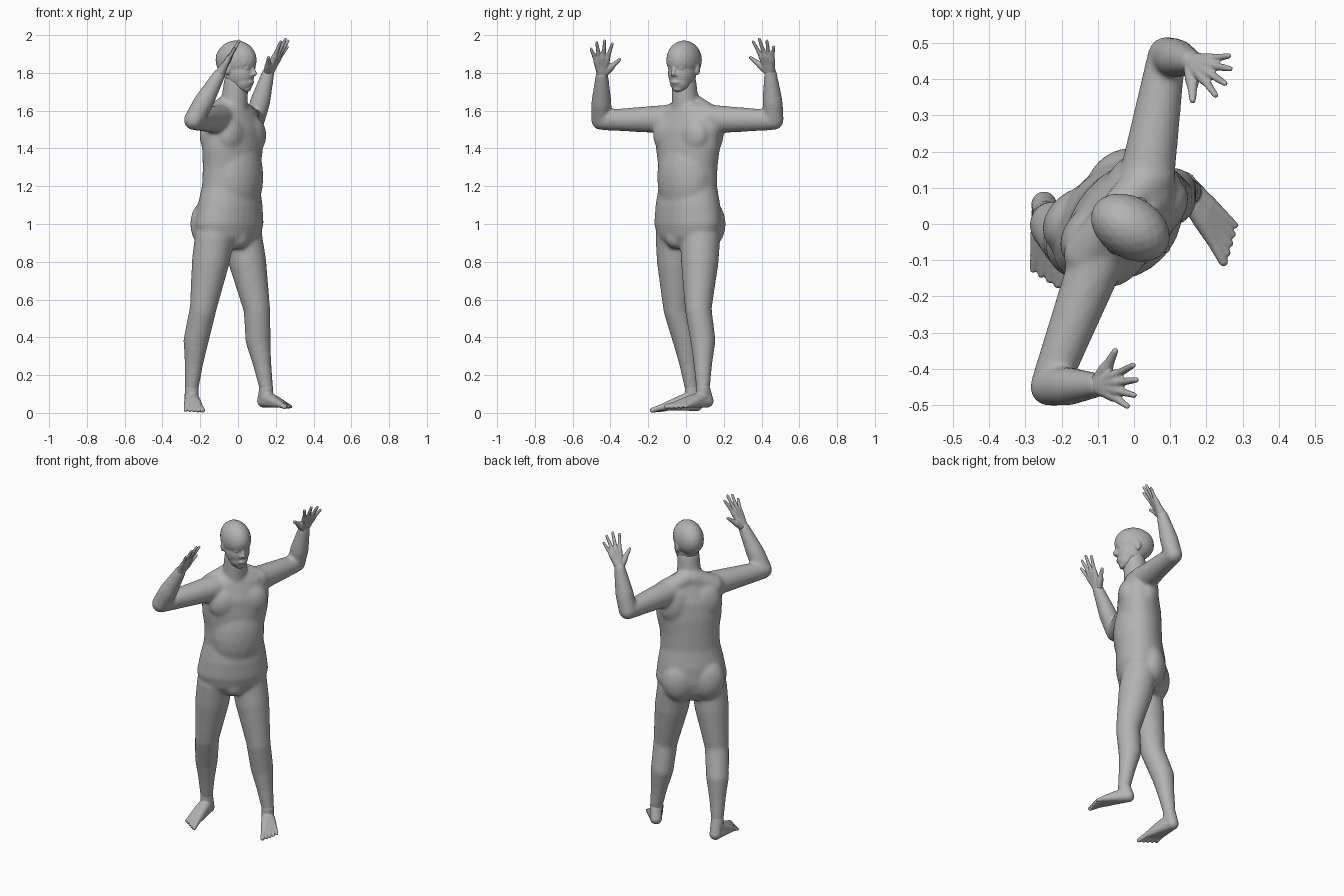
import bpy, bmesh
from math import sin, cos, pi, radians
from mathutils import Vector, Matrix

if "Cube" in bpy.data.objects:
    bpy.data.objects.remove(bpy.data.objects["Cube"])

grey = bpy.data.materials.new("plain grey")
grey.use_nodes = True
grey.diffuse_color = (0.45, 0.45, 0.45, 1)
grey.node_tree.nodes["Principled BSDF"].inputs["Base Color"].default_value = grey.diffuse_color


def facing(centre, degrees):
    """Local frame: x is forward, y is the figure's left, z is up."""
    return Matrix.Translation(centre) @ Matrix.Rotation(radians(degrees), 4, "Z")


def loft(bm, rings, sides=28):
    """Skin a stack of level ellipses given as (frame, half depth, half width)."""
    loops = []
    for frame, depth, width in rings:
        angles = [2 * pi * i / sides for i in range(sides)]
        loops.append([bm.verts.new(frame @ Vector((depth * cos(a), width * sin(a), 0)))
                      for a in angles])
    for low, high in zip(loops, loops[1:]):
        for i in range(sides):
            j = (i + 1) % sides
            bm.faces.new((low[i], low[j], high[j], high[i]))
    bm.faces.new(reversed(loops[0]))
    bm.faces.new(loops[-1])


def ball(bm, centre, size, frame=Matrix()):
    placed = frame @ Matrix.Translation(centre) @ Matrix.Diagonal((*size, 1))
    bmesh.ops.create_icosphere(bm, subdivisions=3, radius=1, matrix=placed)


def limb(bm, points, radii, frame=Matrix()):
    """Chain of tapered segments with a ball at every joint."""
    points = [frame @ Vector(p) for p in points]
    for point, radius in zip(points, radii):
        ball(bm, point, [radius] * 3)
    for a, b, start, end in zip(points, points[1:], radii, radii[1:]):
        turn = (b - a).to_track_quat("Z", "Y").to_matrix().to_4x4()
        placed = Matrix.Translation((a + b) / 2) @ turn
        bmesh.ops.create_cone(bm, cap_ends=True, segments=20, radius1=start, radius2=end,
                              depth=(b - a).length, matrix=placed)


def fuse(name, bm, voxel, smoothing):
    """Merge overlapping volumes into one soft skin."""
    mesh = bpy.data.meshes.new(name)
    bm.to_mesh(mesh)
    bm.free()
    mesh.materials.append(grey)
    obj = bpy.data.objects.new(name, mesh)
    bpy.context.collection.objects.link(obj)
    skin = obj.modifiers.new("skin", "REMESH")
    skin.mode = "VOXEL"
    skin.voxel_size = voxel
    skin.use_smooth_shade = True
    soft = obj.modifiers.new("soften", "SMOOTH")
    soft.factor = 0.5
    soft.iterations = smoothing


pelvis = facing((-0.05, 0.01, 0), -48)
chest = facing((-0.025, 0.01, 0), -40)
face = facing((-0.01, -0.01, 0), -31)

# Torso, twisting evenly from the pelvis to the chest
body = bmesh.new()
rings = []
for height, depth, width in [(0.87, 0.09, 0.13), (0.93, 0.13, 0.19), (1, 0.145, 0.21),
                             (1.1, 0.145, 0.195), (1.2, 0.13, 0.175), (1.3, 0.13, 0.177),
                             (1.4, 0.13, 0.195), (1.5, 0.12, 0.2), (1.6, 0.085, 0.16),
                             (1.64, 0.065, 0.1)]:
    twist = min(max((height - 0.9) / 0.6, 0), 1)
    level = pelvis.lerp(chest, twist) @ Matrix.Translation((0, 0, height))
    rings.append((level, depth, width))
loft(body, rings)

# Belly, groin, muscles and neck
ball(body, (0.02, 0, 1.25), (0.128, 0.165, 0.24), chest)
ball(body, (0.09, 0, 0.93), (0.045, 0.06, 0.06), pelvis)
for side in (-1, 1):
    ball(body, (-0.075, side * 0.08, 1), (0.078, 0.105, 0.13), pelvis)    # buttock
    ball(body, (0.06, side * 0.08, 1.47), (0.06, 0.1, 0.1), chest)        # chest muscle
    ball(body, (-0.05, side * 0.09, 1.48), (0.07, 0.1, 0.13), chest)      # shoulder blade
    limb(body, [(-0.03, side * 0.02, 1.63), (-0.02, side * 0.14, 1.565)],
         (0.055, 0.065), chest)                                           # shoulder slope
limb(body, [(-0.02, 0, 1.55), (0, 0, 1.75)], (0.075, 0.066), face)


# Arms and legs hang from the twisted chest and pelvis
def arm(side, elbow, wrist):
    shoulder = chest @ Vector((-0.01 - 0.02 * side, side * 0.13, 1.555))
    bulge = elbow.lerp(wrist, 0.4)
    limb(body, (shoulder, elbow, bulge, wrist), (0.077, 0.053, 0.054, 0.034))


def leg(side, knee, ankle):
    hip = pelvis @ Vector((0, side * 0.1, 0.93))
    back = pelvis.to_3x3() @ Vector((-0.02, 0, 0))
    calf = knee.lerp(ankle, 0.4) + back
    shin = knee.lerp(ankle, 0.7) + back / 2
    limb(body, (hip, hip.lerp(knee, 0.35), knee, calf, shin, ankle),
         (0.105, 0.1, 0.071, 0.067, 0.049, 0.037))


right_wrist, left_wrist = Vector((-0.1, -0.445, 1.79)), Vector((0.16, 0.447, 1.8))
right_ankle, left_ankle = Vector((-0.245, 0.03, 0.13)), Vector((0.15, 0.09, 0.13))
arm(-1, Vector((-0.235, -0.45, 1.55)), right_wrist)
arm(1, Vector((0.09, 0.465, 1.55)), left_wrist)
leg(-1, Vector((-0.185, -0.05, 0.55)), right_ankle)
leg(1, Vector((0.1, 0.065, 0.55)), left_ankle)
fuse("body", body, 0.008, 20)

# Head with jaw, nose, lips, chin, brow, eyes and ears
head = bmesh.new()
ball(head, (0, 0, 1.868), (0.117, 0.085, 0.104), face)
ball(head, (0.02, 0, 1.8), (0.085, 0.072, 0.09), face)
ball(head, (0.04, 0, 1.755), (0.058, 0.056, 0.058), face)
limb(head, [(0.1, 0, 1.835), (0.114, 0, 1.795)], (0.008, 0.013), face)
ball(head, (0.092, 0, 1.75), (0.013, 0.025, 0.011), face)
ball(head, (0.066, 0, 1.716), (0.022, 0.028, 0.017), face)
for side in (-1, 1):
    brow = [(0.1, side * 0.014, 1.852), (0.08, side * 0.052, 1.852)]
    limb(head, brow, (0.009, 0.009), face)
    ball(head, (0.088, side * 0.032, 1.825), (0.011, 0.015, 0.009), face)
    ball(head, (0.103, side * 0.012, 1.79), (0.01, 0.009, 0.008), face)
    ball(head, (-0.01, side * 0.078, 1.82), (0.019, 0.011, 0.032), face)
fuse("head", head, 0.005, 5)


# Hands: four fingers fanned from the wrist, and a thumb
def hand(name, wrist, along, spread):
    bm = bmesh.new()

    def finger(degrees, length, steps, radii):
        swing = radians(degrees)
        reach = (along * cos(swing) + spread * sin(swing)) * length
        limb(bm, [wrist + reach * step for step in steps], radii)

    for i in range(4):
        finger(16 - 12 * i, 0.215 - 0.01 * (i - 1) ** 2, (0, 0.3, 0.5, 0.6, 0.97),
               (0.028, 0.019, 0.016, 0.0115, 0.008))
    finger(45, 0.14, (0, 0.45, 0.65, 0.95), (0.025, 0.02, 0.0135, 0.009))
    fuse(name, bm, 0.004, 3)


hand("right_hand", right_wrist, Vector((0.51, 0, 0.86)), Vector((0, 1, 0)))
hand("left_hand", left_wrist, Vector((0.47, -0.22, 0.86)), Vector((-0.45, -0.9, 0)))


# Feet: heel, instep and five toes, the big toe on the inner side
def foot(name, ankle, degrees, inner, toe_height):
    bm = bmesh.new()
    frame = facing((ankle.x, ankle.y, 0), degrees)
    top = Vector((0, 0, 0.08))
    heel = Vector((-0.025, 0, toe_height + 0.03))
    big_toe = Vector((0.215, inner * 0.028, toe_height))
    small_toe = Vector((0.15, inner * -0.055, toe_height))
    limb(bm, [(0, 0, ankle.z), heel], (0.037, 0.035), frame)
    for i in range(5):
        tip = big_toe.lerp(small_toe, i / 4)
        knuckle = top.lerp(tip, 0.75)
        size = 0.013 - 0.001 * i
        limb(bm, [(0, 0, ankle.z), top, top.lerp(tip, 0.4), knuckle, tip],
             (0.037, 0.036, 0.028, 0.017, size), frame)
        limb(bm, [heel, knuckle], (0.034, 0.017), frame)
    fuse(name, bm, 0.004, 3)


foot("right_foot", right_ankle, -82, 1, 0.014)
foot("left_foot", left_ankle, -56, -1, 0.033)
